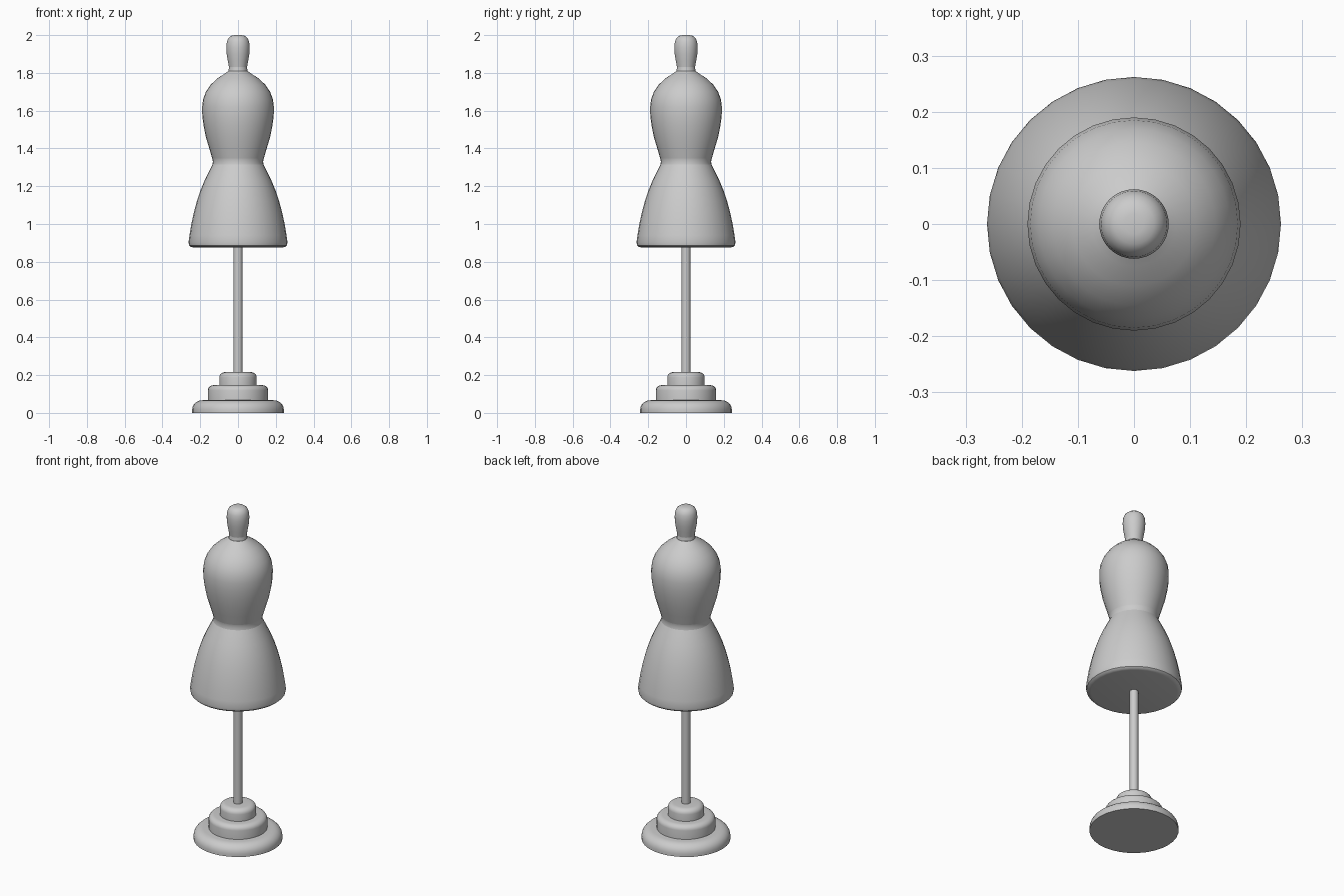
import bpy, bmesh, math

if "Cube" in bpy.data.objects:
    bpy.data.objects.remove(bpy.data.objects["Cube"])


def lathe(name, profile, sides=32, angle=35):
    """Revolve (radius, z) points, listed bottom to top, around z; close both ends."""
    bm = bmesh.new()
    rings = []
    for r, z in profile:
        rings.append([bm.verts.new((r * math.cos(2 * math.pi * i / sides),
                                    r * math.sin(2 * math.pi * i / sides), z))
                      for i in range(sides)])
    for a, b in zip(rings, rings[1:]):
        for i in range(sides):
            j = (i + 1) % sides
            bm.faces.new((a[i], a[j], b[j], b[i]))
    bm.faces.new(rings[0][::-1])
    bm.faces.new(rings[-1])
    me = bpy.data.meshes.new(name)
    bm.to_mesh(me)
    bm.free()
    ob = bpy.data.objects.new(name, me)
    bpy.context.collection.objects.link(ob)
    bpy.ops.object.select_all(action='DESELECT')
    ob.select_set(True)
    bpy.context.view_layer.objects.active = ob
    bpy.ops.object.shade_smooth_by_angle(angle=math.radians(angle))
    return ob


# Three stepped discs with rounded shoulders
for name, r, z0, z1 in (("base_lower", 0.243, 0.0, 0.067),
                        ("base_middle", 0.16, 0.067, 0.147),
                        ("base_upper", 0.099, 0.147, 0.216)):
    w, h = (0.055, 0.05) if z0 == 0 else (0.032, 0.028)
    shoulder = [(r - w + w * math.cos(t), z1 - h + h * math.sin(t))
                for t in (math.pi / 2 * k / 5 for k in range(6))]
    lathe(name, [(r, z0)] + shoulder + [(0.02, z1)])

# Support pole
lathe("pole", [(0.024, 0.2), (0.024, 0.9)], sides=16)

# Flared hip section with rounded hem
lathe("hips", [(0.235, 0.876), (0.25, 0.879), (0.259, 0.887), (0.262, 0.902),
               (0.257, 0.94), (0.247, 1.0), (0.234, 1.06), (0.218, 1.12),
               (0.198, 1.18), (0.175, 1.235), (0.152, 1.282), (0.136, 1.314)])

# Waist band
lathe("waist", [(0.136, 1.314), (0.133, 1.33), (0.136, 1.346)])

# Chest and shoulders
lathe("bust", [(0.136, 1.346), (0.152, 1.40), (0.17, 1.46), (0.182, 1.52),
               (0.189, 1.57), (0.19, 1.62), (0.185, 1.66), (0.17, 1.70),
               (0.145, 1.737), (0.11, 1.77), (0.075, 1.793), (0.051, 1.81)])

# Neck and rounded finial head
lathe("neck", [(0.053, 1.80), (0.05, 1.81), (0.048, 1.83)])
lathe("finial", [(0.048, 1.83), (0.054, 1.865), (0.06, 1.90), (0.062, 1.935),
                 (0.059, 1.965), (0.05, 1.985), (0.036, 1.996), (0.018, 2.0)])
